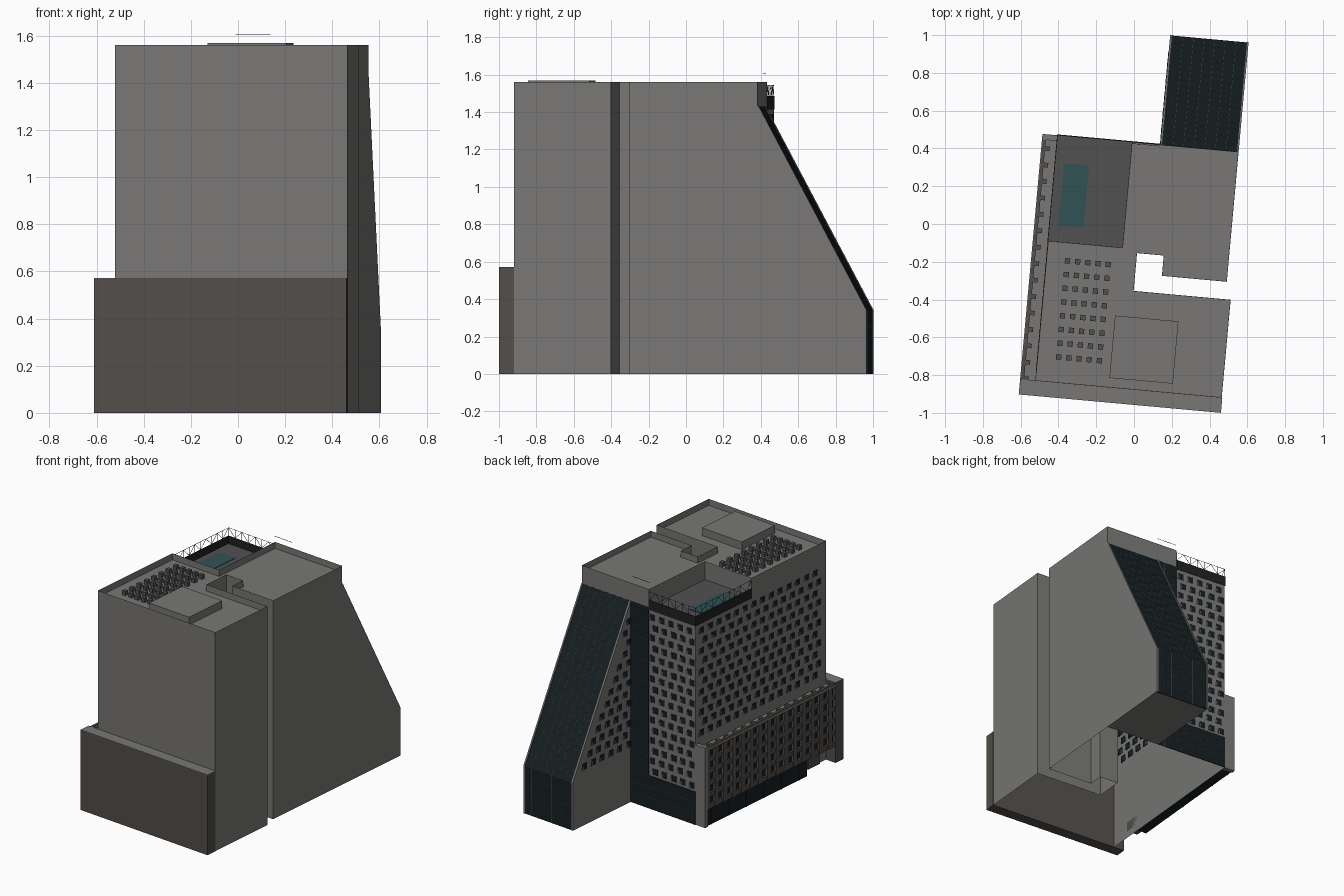
import bpy, bmesh, math
from mathutils import Matrix, Vector

if "Cube" in bpy.data.objects:
    bpy.data.objects.remove(bpy.data.objects["Cube"])

YAW = math.radians(-5.2)   # whole building is turned slightly on its plot


def mat(name, r, g, b):
    m = bpy.data.materials.new(name)
    m.diffuse_color = (r, g, b, 1)
    m.use_nodes = True
    m.node_tree.nodes["Principled BSDF"].inputs["Base Color"].default_value = m.diffuse_color
    return m


CONCRETE = mat("concrete", .188, .186, .18)
BROWN = mat("brown_stone", .085, .076, .068)
GLASS = mat("dark_glass", .008, .014, .016)
DARK = mat("dark_metal", .015, .015, .017)
DECK = mat("deck", .082, .082, .085)
WATER = mat("water", .03, .085, .092)
MULLION = mat("mullion", .06, .10, .095)


def finish(name, bm, m):
    me = bpy.data.meshes.new(name)
    bm.to_mesh(me)
    bm.free()
    ob = bpy.data.objects.new(name, me)
    bpy.context.collection.objects.link(ob)
    ob.rotation_euler.z = YAW
    me.materials.append(m)
    return ob


def boxes(name, m, items):
    """items: (x0, x1, y0, y1, z0, z1)"""
    bm = bmesh.new()
    for x0, x1, y0, y1, z0, z1 in items:
        c = Matrix.Translation(((x0 + x1) / 2, (y0 + y1) / 2, (z0 + z1) / 2))
        s = Matrix.Diagonal((x1 - x0, y1 - y0, z1 - z0, 1))
        bmesh.ops.create_cube(bm, size=1, matrix=c @ s)
    return finish(name, bm, m)


def bars(name, m, segs, t):
    bm = bmesh.new()
    for a, b in segs:
        a, b = Vector(a), Vector(b)
        d = b - a
        rot = d.to_track_quat('Z', 'Y').to_matrix().to_4x4()
        bmesh.ops.create_cube(bm, size=1, matrix=Matrix.Translation((a + b) / 2)
                              @ rot @ Matrix.Diagonal((t, t, d.length, 1)))
    return finish(name, bm, m)


def prism(name, m, pts, shift, recess=0, drop=None):
    """Extrude a closed profile; optionally sink an inset top or drop faces by test."""
    bm = bmesh.new()
    f = bm.faces.new([bm.verts.new(p) for p in pts])
    r = bmesh.ops.extrude_face_region(bm, geom=[f])
    bmesh.ops.translate(bm, vec=shift, verts=[v for v in r["geom"] if isinstance(v, bmesh.types.BMVert)])
    bmesh.ops.recalc_face_normals(bm, faces=bm.faces)
    if recess:
        top = [q for q in bm.faces if q.normal.z > .9]
        bmesh.ops.inset_region(bm, faces=top, thickness=.001, use_even_offset=True)
        bmesh.ops.translate(bm, vec=(0, 0, -recess), verts=list({v for q in top for v in q.verts}))
    if drop:
        bmesh.ops.delete(bm, geom=[q for q in bm.faces if drop(q.normal)], context='FACES')
    return finish(name, bm, m)


L, B = -.445, .431         # tower left and back planes
PITCH, ROW = .0874, .073   # window bay and storey

# Main tower: open-bottomed shell with light well, then parapet roof around the terrace
plan = [(L, -.874), (.546, -.874), (.546, -.353), (.03, -.353), (.03, -.152), (.172, -.152),
        (.172, -.26), (.517, -.26), (.517, B), (-.05, B), (-.05, -.13), (L, -.13)]
shell = plan[:9] + [(L, B)]
prism("tower", CONCRETE, [(x, y, 0) for x, y in shell], (0, 0, 1.42), drop=lambda n: abs(n.z) > .9)
prism("tower_roof", CONCRETE, [(x, y, 1.42) for x, y in plan], (0, 0, .14), .045, drop=lambda n: n.z < -.9)

# Pool terrace on the back left corner
boxes("terrace_deck", DECK, [(L, -.05, -.13, B, 1.42, 1.43)])
boxes("pool", WATER, [(-.397, -.265, -.045, .286, 1.43, 1.434)])
boxes("terrace_parapet", DARK, [(L - .003, L + .001, -.13, B + .003, 1.415, 1.485),
                                (L, -.05, B - .001, B + .003, 1.415, 1.485)])

# Truss railing along the two open terrace edges
segs = []
for a, b, n in (((L, -.13), (L, B), 10), ((L, B), (-.05, B), 7)):
    P = [(a[0] + (b[0] - a[0]) * i / n, a[1] + (b[1] - a[1]) * i / n) for i in range(n + 1)]
    segs.append(((*a, 1.543), (*b, 1.543)))
    for i, p in enumerate(P):
        segs.append(((*p, 1.48), (*p, 1.543)))
        if i < n:
            lo, hi = (1.485, 1.543) if i % 2 else (1.543, 1.485)
            segs.append(((*p, lo), (*P[i + 1], hi)))
bars("terrace_truss", DECK, segs, .002)

# Roof equipment
boxes("penthouse", CONCRETE, [(-.056, .281, -.823, -.492, 1.51, 1.57)])
boxes("roof_units", DECK, [(-.333 + .054 * i - .014, -.333 + .054 * i + .014, -.226 - .073 * j - .014,
                            -.226 - .073 * j + .014, 1.51, 1.545) for i in range(5) for j in range(8)])
boxes("roof_rail", DARK, [(-.05, .1, .422, .424, 1.604, 1.606)])

# Podium: front slab, left wing with overhang, back corner pier
boxes("podium_front", BROWN, [(-.526, .549, -.954, -.874, 0, .568)])
boxes("podium_front_cap", CONCRETE, [(-.526, .549, -.954, -.874, .568, .572)])
boxes("podium_left", CONCRETE, [(-.506, L, -.874, B, .12, .54), (-.526, L, B - .03, B, 0, .57),
                                (-.526, -.505, -.874, B - .03, .545, .56)])
boxes("podium_glazing", GLASS, [(-.508, -.505, -.87, .40, .13, .53)])
boxes("arcade_glass", GLASS, [(-.516, L, -.60, .40, 0, .12)])
boxes("entry_canopy", BROWN, [(-.526, L, -.72, -.60, .05, .12)])
bays = [.356 - PITCH * i for i in range(15)]
boxes("podium_piers", BROWN, [(-.526, -.505, y + PITCH / 2 - .021, y + PITCH / 2 + .021, .12, .545) for y in bays]
      + [(-.522, -.505, -.874, .42, .12 + .083 * k, .15 + .083 * k) for k in range(6)])
boxes("podium_ledge_blocks", DECK, [(-.505, -.481, y - .012, y + .012, .53, .568) for y in bays])
bars("arcade_mullions", DARK, [((-.517, y, 0), (-.517, y, .12)) for y in bays[:11:2]], .006)

# Staggered windows with flat side panels
wins, fins = [], []


def window(side, plane, c, z, w=.044, h=.044):
    if side == "left":
        wins.append((plane - .0015, plane + .005, c - w / 2, c + w / 2, z, z + h))
        fins.append((plane - .003, plane + .005, c + w / 2 - .012, c + w / 2 + .004, z, z + h * .6))
    else:
        wins.append((c - w / 2, c + w / 2, plane - .005, plane + .0015, z, z + h))
        fins.append((c + w / 2 - .012, c + w / 2 + .004, plane - .005, plane + .003, z, z + h * .6))


for k in range(16):
    z = .25 + ROW * k
    off = PITCH / 4 * (1 if k % 2 else -1)
    if z > .55:
        for i in range(15):
            y = .352 - PITCH * i + off * .8
            if y > -.85:
                window("left", L, y, z)
    for i in range(5):
        window("back", B, -.405 + .078 * i + off * .5, z)
    if z > .33:
        limit = 1.01 - (z + .05 - .34) * .531 - .03
        y = .475 + off * .8
        while y < limit:
            window("left", .10, y, z)
            y += PITCH
boxes("windows", GLASS, wins)
boxes("window_side_panels", DECK, fins)

# Back glazing: base band and tall strip beside the wedge
boxes("back_base_glass", GLASS, [(L, -.05, B, B + .004, 0, .235)])
boxes("back_strip_glass", GLASS, [(-.05, .10, B, B + .004, 0, 1.43)])
bars("back_mullions", MULLION, [((x, B + .004, 0), (x, B + .004, 1.43)) for x in (-.05, .0, .05)]
     + [((-.05, B + .004, .075 * k), (.1, B + .004, .075 * k)) for k in range(1, 20)]
     + [((L, B + .004, z), (-.05, B + .004, z)) for z in (.08, .16)], .0012)

# Sloping rear wing: body, edge frames, glass skin and mullion grid
V, E = 1.01, .34


def wing(name, m, x0, x1, d):
    pts = [(x0, B, 0), (x0, V + d, 0), (x0, V + d, E + d * .6), (x0, B + d, 1.43 + d * .6), (x0, B, 1.43 + d * .6)]
    prism(name, m, pts, (x1 - x0, 0, 0), drop=lambda n: n.z < -.9 or n.y < -.9)


wing("wing_body", CONCRETE, .10, .517, -.004)
wing("wing_glass", GLASS, .112, .506, .001)
wing("wing_frame_left", CONCRETE, .10, .112, .005)
wing("wing_frame_right", CONCRETE, .506, .517, .005)
segs = []
for i in range(1, 7):
    x = .112 + .394 * i / 7
    segs += [((x, V + .001, 0), (x, V + .001, E)), ((x, V + .001, E), (x, B + .001, 1.43))]
for k in range(1, 5):
    segs.append(((.112, V + .001, E * k / 4), (.506, V + .001, E * k / 4)))
for k in range(1, 15):
    t = k / 15
    y, z = V + (B - V) * t + .001, E + (1.43 - E) * t
    segs.append(((.112, y, z), (.506, y, z)))
bars("wing_mullions", MULLION, segs, .0012)
